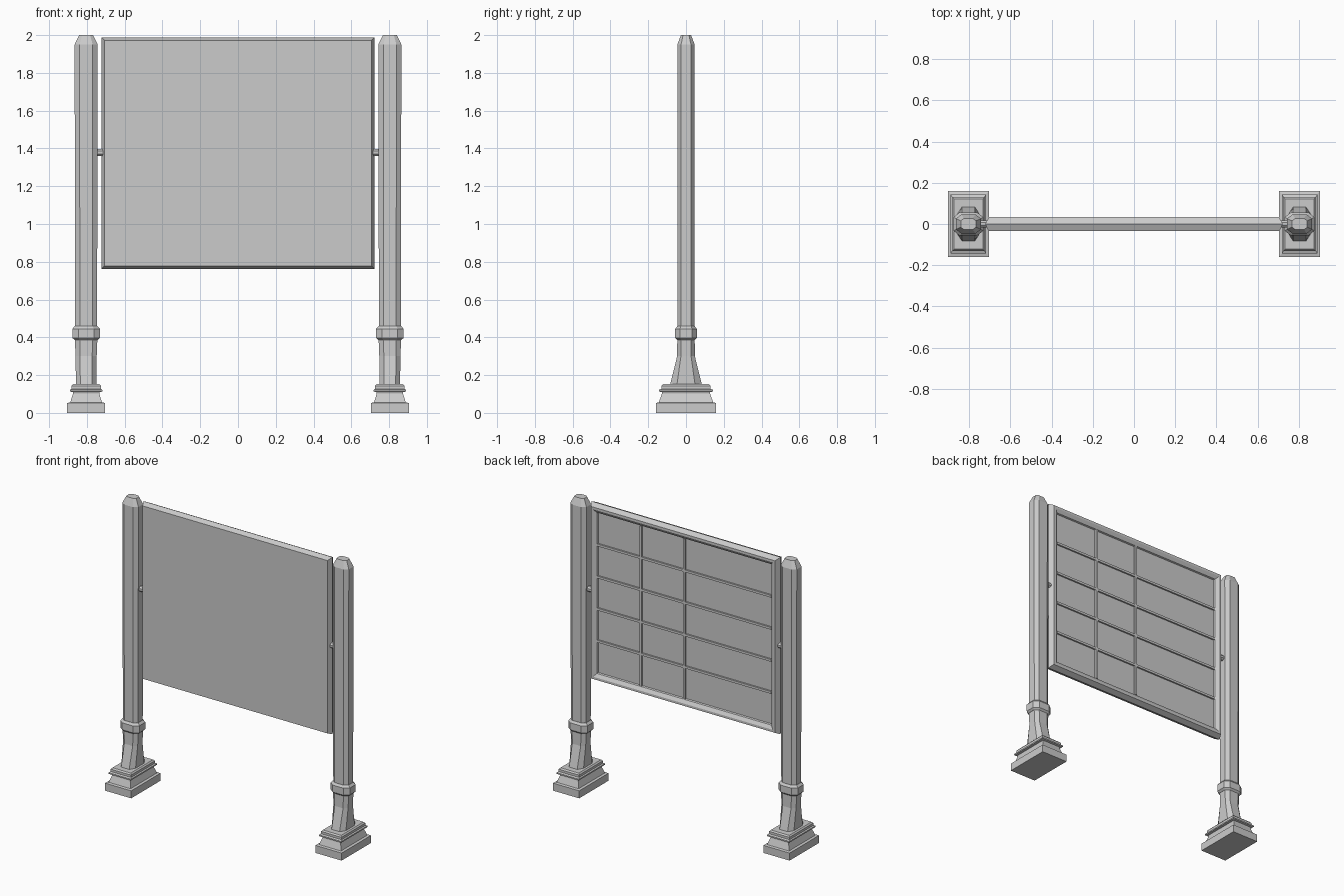
import bpy, bmesh
from math import radians
from mathutils import Matrix

cube = bpy.data.objects.get("Cube")
if cube:
    bpy.data.objects.remove(cube, do_unlink=True)

GREY = (0.6, 0.6, 0.6, 1)
grey = bpy.data.materials.new("plain grey")
grey.use_nodes = True
grey.diffuse_color = GREY
grey.node_tree.nodes["Principled BSDF"].inputs["Base Color"].default_value = GREY


def ring(hx, hy, flat):
    """Rectangle (flat = 1) or stretched octagon outline, counter-clockwise."""
    if flat == 1:
        return [(hx, -hy), (hx, hy), (-hx, hy), (-hx, -hy)]
    fx, fy = hx * flat, hy * flat
    return [(hx, -fy), (hx, fy), (fx, hy), (-fx, hy),
            (-hx, fy), (-hx, -fy), (-fx, -hy), (fx, -hy)]


def loft(name, sections, flat=1, matrix=Matrix()):
    """Skin a stack of (height, half width, half depth) outlines."""
    bm = bmesh.new()
    rings = [[bm.verts.new((x, y, z)) for x, y in ring(hx, hy, flat)]
             for z, hx, hy in sections]
    n = len(rings[0])
    for low, high in zip(rings, rings[1:]):
        for i in range(n):
            j = (i + 1) % n
            bm.faces.new((low[i], low[j], high[j], high[i]))
    bm.faces.new(rings[0][::-1])
    bm.faces.new(rings[-1])
    bm.transform(matrix)
    mesh = bpy.data.meshes.new(name)
    bm.to_mesh(mesh)
    bm.free()
    mesh.materials.append(grey)
    obj = bpy.data.objects.new(name, mesh)
    bpy.context.collection.objects.link(obj)
    return obj


def box(name, center, half):
    x, y, z = half
    return loft(name, [(-z, x, y), (z, x, y)], matrix=Matrix.Translation(center))


# Posts: moulded plinth, flared foot, collar, shaft with chamfered cap, pivot pin
PLINTH = [(0, 0.1, 0.16), (0.052, 0.1, 0.16), (0.056, 0.084, 0.144),
          (0.1, 0.07, 0.128), (0.11, 0.07, 0.128), (0.113, 0.086, 0.143),
          (0.122, 0.086, 0.143), (0.127, 0.078, 0.13), (0.143, 0.078, 0.13),
          (0.152, 0.07, 0.122)]
FOOT = [(0.15, 0.054, 0.084), (0.3, 0.056, 0.047), (0.4, 0.06, 0.046)]
COLLAR = [(0.385, 0.06, 0.046), (0.397, 0.073, 0.057),
          (0.445, 0.073, 0.057), (0.46, 0.06, 0.046)]
SHAFT = [(0.44, 0.058, 0.045), (1.95, 0.061, 0.046), (2.0, 0.037, 0.027)]
POST_X = 0.804

for side, sx in (("left", 1), ("right", -1)):
    place = Matrix.Translation((sx * POST_X, 0, 0))
    loft(side + "_plinth", PLINTH, 1, place)
    loft(side + "_foot", FOOT, 0.57, place)
    loft(side + "_collar", COLLAR, 0.57, place)
    loft(side + "_shaft", SHAFT, 0.57, place)
    pin_place = (Matrix.Translation((sx * 0.735, 0, 1.378))
                 @ Matrix.Rotation(radians(90), 4, 'Y'))
    loft(side + "_pin", [(-0.03, 0.018, 0.018), (0.03, 0.018, 0.018)], 0.42, pin_place)

# Panel: bevelled slab with a recessed back, lofted from back to front
W, H, MID = 0.722, 0.612, 1.375
PANEL = [(-depth, W - inset, H - inset) for depth, inset in
         ((0.01, 0.06), (0.02, 0.056), (0.034, 0.034), (0.034, 0.018),
          (0, 0), (-0.034, 0.015))]
loft("panel", PANEL, 1,
     Matrix.Translation((0, 0, MID)) @ Matrix.Rotation(radians(90), 4, 'X'))

# Back ribs: two uprights and four rails
IN_W, IN_H = W - 0.058, H - 0.058
for i, x in enumerate((IN_W / 2, 0)):
    box(f"upright_rib_{i + 1}", (x, 0.014, MID), (0.008, 0.008, IN_H))
for i in range(1, 5):
    z = MID - IN_H + 2 * IN_H * i / 5
    box(f"rail_rib_{i}", (0, 0.013, z), (IN_W, 0.008, 0.008))
